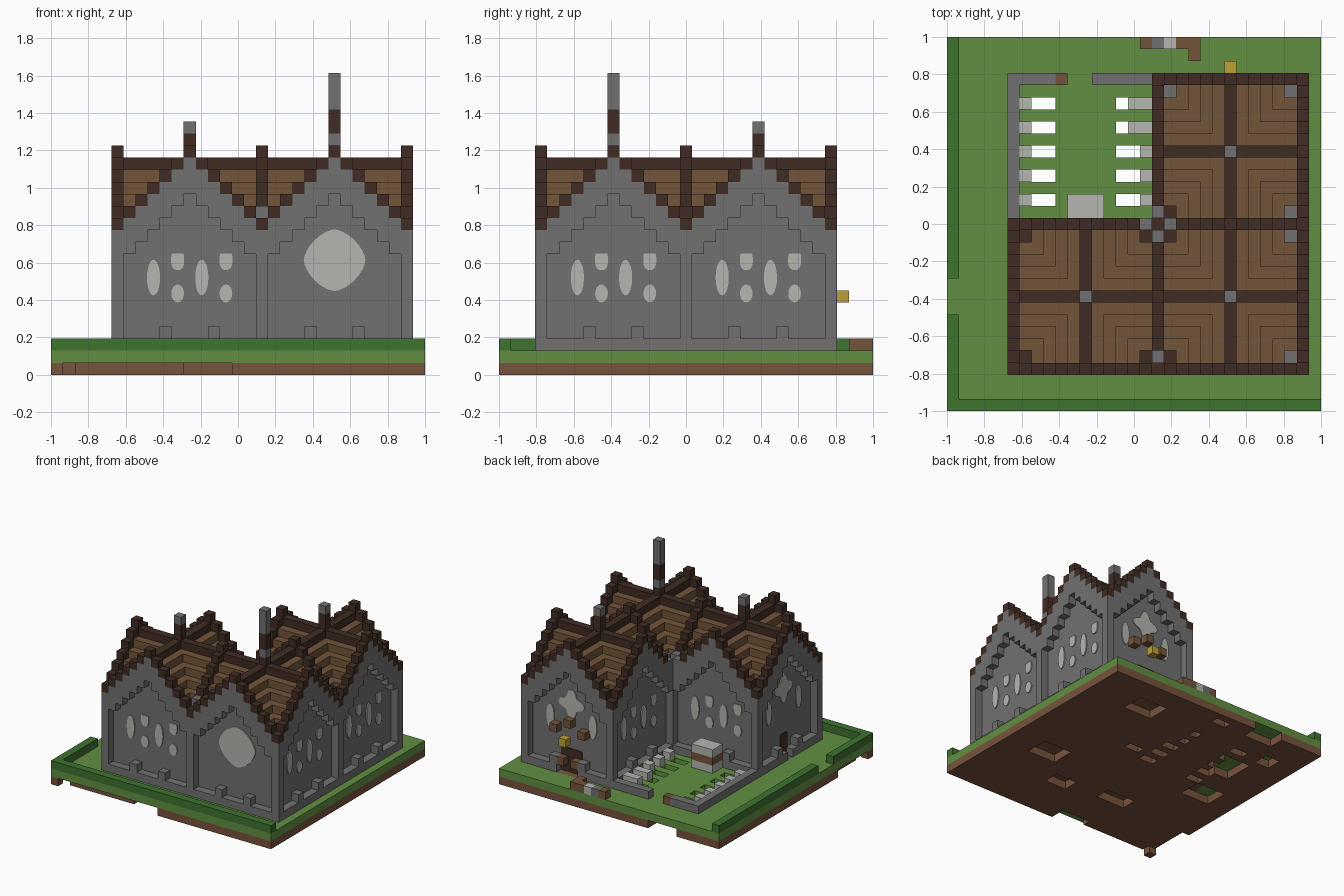
import bpy, bmesh, math
from mathutils import Matrix, Vector

U = 2 / 31  # block size; the plot is a 31 x 31 block grid

old = bpy.data.objects.get("Cube")
if old:
    bpy.data.objects.remove(old)


def material(name, r, g, b):
    lin = [((c / 255 + 0.055) / 1.055) ** 2.4 for c in (r, g, b)] + [1]
    m = bpy.data.materials.new(name)
    m.use_nodes = True
    m.diffuse_color = lin
    m.node_tree.nodes["Principled BSDF"].inputs["Base Color"].default_value = lin
    return m


STONE = material("stone grey", 113, 113, 113)
PALE = material("pale grey", 181, 181, 176)
DARK = material("dark timber", 64, 44, 35)
BROWN = material("roof brown", 115, 85, 58)
DIRT = material("dirt brown", 119, 84, 61)
GRASS = material("grass green", 98, 143, 66)
HEDGE = material("hedge green", 63, 115, 47)
GOLD = material("gold", 186, 160, 56)


def block(i0, i1, j0, j1, k0, k1):
    """Block cells, both ends included."""
    return [(i, j, k) for i in range(i0, i1 + 1)
            for j in range(j0, j1 + 1) for k in range(k0, k1 + 1)]


# Corner offsets of the face on each side of a block, counter-clockwise
SIDES = []
for axis in range(3):
    for sign in (0, 1):
        loop = []
        for p, q in ((0, 0), (1, 0), (1, 1), (0, 1)):
            c = [0, 0, 0]
            c[axis], c[(axis + 1) % 3], c[(axis + 2) % 3] = sign, p, q
            loop.append(tuple(c))
        step = [0, 0, 0]
        step[axis] = 2 * sign - 1
        SIDES.append((step, loop if sign else loop[::-1]))


def link(name, bm, mats):
    mesh = bpy.data.meshes.new(name)
    for m in mats:
        mesh.materials.append(m)
    bm.to_mesh(mesh)
    bm.free()
    ob = bpy.data.objects.new(name, mesh)
    bpy.context.collection.objects.link(ob)
    return ob


def build(name, cells):
    """Mesh the outer skin of a {cell: material} set of blocks."""
    bm, verts, mats = bmesh.new(), {}, []
    for (i, j, k), mat in cells.items():
        if mat not in mats:
            mats.append(mat)
        for (a, b, c), loop in SIDES:
            if (i + a, j + b, k + c) in cells:
                continue
            corners = []
            for p, q, r in loop:
                key = (i + p, j + q, k + r)
                if key not in verts:
                    verts[key] = bm.verts.new((key[0] * U - 1, key[1] * U - 1, key[2] * U))
                corners.append(verts[key])
            bm.faces.new(corners).material_index = mats.index(mat)
    return link(name, bm, mats)


def solid(name, mat, *blocks):
    return build(name, {c: mat for b in blocks for c in block(*b)})


WINGS = {"west_wing": (11, 9), "main_wing": (23, 9), "north_wing": (23, 21)}
HOUSE = {(ci + a, cj + b) for ci, cj in WINGS.values()
         for a in range(-6, 7) for b in range(-6, 7)}
GRAVE_ROWS = range(17, 26, 2)

# Open graves cut through the ground
graves = set()
for j in GRAVE_ROWS:
    graves |= {(7, j), (8, j), (14, j)}
    if j < 23:
        graves.add((15, j))

# Pits and broken edges in the dirt layer
pits = set()
for i0, i1, j0, j1 in ((1, 14, 0, 0), (1, 1, 1, 1), (11, 14, 1, 1), (0, 0, 1, 6),
                       (6, 9, 29, 30), (13, 14, 29, 29), (5, 7, 20, 23), (3, 6, 14, 16),
                       (21, 24, 25, 27), (23, 26, 10, 12), (10, 13, 7, 8),
                       (17, 18, 18, 18), (3, 4, 25, 26), (18, 20, 6, 7)):
    pits |= {(i, j) for i, j, _ in block(i0, i1, j0, j1, 0, 0)}

plot = {(i, j) for i in range(31) for j in range(31)} - graves
build("dirt_layer", {(i, j, 0): DIRT for i, j in plot - pits})
build("lawn", {(i, j, 1): DIRT if (i, j) in HOUSE else GRASS for i, j in plot})
solid("hedge", HEDGE, (0, 30, 0, 0, 2, 2), (0, 0, 0, 7, 2, 2), (0, 0, 11, 30, 2, 2))

# Wings: gabled stone walls with recessed panels, cross-gable stepped roofs
LEAD = {(28, 4), (28, 14), (28, 16), (28, 26), (18, 26),
        (17, 4), (16, 15), (18, 15), (17, 14), (17, 16)}
walls, roof = {}, {}
for ci, cj in WINGS.values():
    for a in range(-6, 7):
        for b in range(-6, 7):
            i, j = ci + a, cj + b
            low, high = sorted((abs(a), abs(b)))
            if high == 6:
                # Gable edge, raised one block above the roof
                for k in range(2, 18 - low):
                    recess = low < 6 and 3 <= k <= 14 - low
                    bump = k == 3 and low == 2
                    if not recess or bump:
                        walls[i, j, k] = STONE
                roof[i, j, 18 - low] = STONE if (i, j) in LEAD else DARK
                if low < 6:
                    walls[i, j, 17 - low] = STONE
                else:
                    roof[i, j, 12] = DARK
            else:
                if high == 5:
                    for k in range(2, 17 - low):
                        walls[i, j, k] = STONE
                corner = low == 5
                top = STONE if (i, j) in LEAD else DARK if corner or low == 0 else BROWN
                roof[i, j, 17 - low] = top
                roof[i, j, 16 - low] = top
# Doorways through the plinth
for cell in block(22, 24, 27, 27, 2, 2) + block(5, 5, 9, 9, 2, 2):
    walls.pop(cell)
build("walls", walls)
build("roof", roof)

# Chimneys
for wing, bands in {"west_wing": (DARK, DARK, STONE), "north_wing": (DARK, DARK, STONE),
                    "main_wing": (DARK, STONE, DARK, DARK, STONE, STONE, STONE)}.items():
    i, j = WINGS[wing]
    build(wing + "_chimney", {(i, j, 18 + n): m for n, m in enumerate(bands)})


def plate(name, wing, normal, along, z, w, h, mat=PALE, power=2, lobes=0, top=9):
    """Thin rounded plate on the recessed wall of a wing."""
    ci, cj = WINGS[wing]
    n = Vector((*normal, 0))
    t = Vector((-n.y, n.x, 0))
    base = Vector(((ci + 0.5) * U - 1, (cj + 0.5) * U - 1, z)) + n * 5.5 * U + t * along * U
    bm = bmesh.new()
    ring = []
    for s in range(32):
        ang = math.tau * s / 32
        c, d = math.cos(ang), math.sin(ang)
        r = 1 + lobes * math.cos(4 * ang)
        x = math.copysign(abs(c) ** (2 / power), c) * r * w / 2
        y = min(math.copysign(abs(d) ** (2 / power), d) * r * h / 2, top - z)
        ring.append(bm.verts.new(base + t * x + Vector((0, 0, y))))
    face = bm.faces.new(ring)
    new = bmesh.ops.extrude_face_region(bm, geom=[face])["geom"]
    moved = [v for v in new if isinstance(v, bmesh.types.BMVert)]
    bmesh.ops.translate(bm, vec=n * 0.008, verts=moved)
    bmesh.ops.recalc_face_normals(bm, faces=bm.faces)
    link(name, bm, [mat])


# Window groups
FRONT, BACK, PLUS_X, MINUS_X = (0, -1), (0, 1), (1, 0), (-1, 0)
for wing, side in (("west_wing", FRONT), ("west_wing", BACK), ("main_wing", PLUS_X),
                   ("north_wing", PLUS_X), ("north_wing", MINUS_X)):
    for x in (-3, 1):
        plate(wing + "_tall_window", wing, side, x, 0.52, 0.07, 0.19)
        plate(wing + "_upper_window", wing, side, x + 2, 0.615, 0.07, 0.11, power=2.5, top=0.65)
        plate(wing + "_lower_window", wing, side, x + 2, 0.435, 0.068, 0.095)
plate("great_round_window", "main_wing", FRONT, 0, 0.613, 0.33, 0.33, power=1.6)

# Entrance sides
for wing, side, width in (("north_wing", BACK, 3), ("west_wing", MINUS_X, 1.4)):
    plate(wing + "_rose_window", wing, side, 0, 0.69, 0.19, 0.19, lobes=0.25)
    for x in (-3, 3):
        plate(wing + "_side_window", wing, side, x, 0.55, 0.07, 0.19)
    plate(wing + "_door", wing, side, 0, 3.5 * U, width * U, 3 * U, mat=DARK, power=9)

# Bell and timber brackets over the north door
solid("bell", GOLD, (23, 23, 28, 28, 6, 6))
solid("bell_brackets", BROWN, (21, 21, 27, 27, 7, 7), (25, 25, 27, 27, 7, 7),
      (23, 23, 27, 27, 8, 8))
solid("door_frame", BROWN, (22, 22, 27, 27, 3, 3), (24, 24, 27, 27, 3, 3))

# Graveyard
solid("graveyard_wall", STONE, (5, 5, 16, 27, 2, 2), (6, 8, 27, 27, 2, 2),
      (12, 16, 27, 27, 2, 2))
solid("gate_post", BROWN, (9, 9, 27, 27, 2, 2))
for j in GRAVE_ROWS:
    solid("left_headstone", PALE, (6, 6, j, j, 2, 2))
    solid("right_headstone", PALE, (15 if j > 22 else 16, 16, j, j, 2, 2))
build("tomb", {c: BROWN if c[2] == 3 else PALE for c in block(10, 12, 16, 17, 2, 4)})

# Broken fence at the back edge
solid("fence_timber", BROWN, (16, 16, 30, 30, 2, 2), (19, 20, 30, 30, 2, 2),
      (20, 20, 29, 29, 2, 2))
solid("fence_stone", STONE, (17, 17, 30, 30, 2, 2))
solid("fence_pale_stone", PALE, (18, 18, 30, 30, 2, 2))
